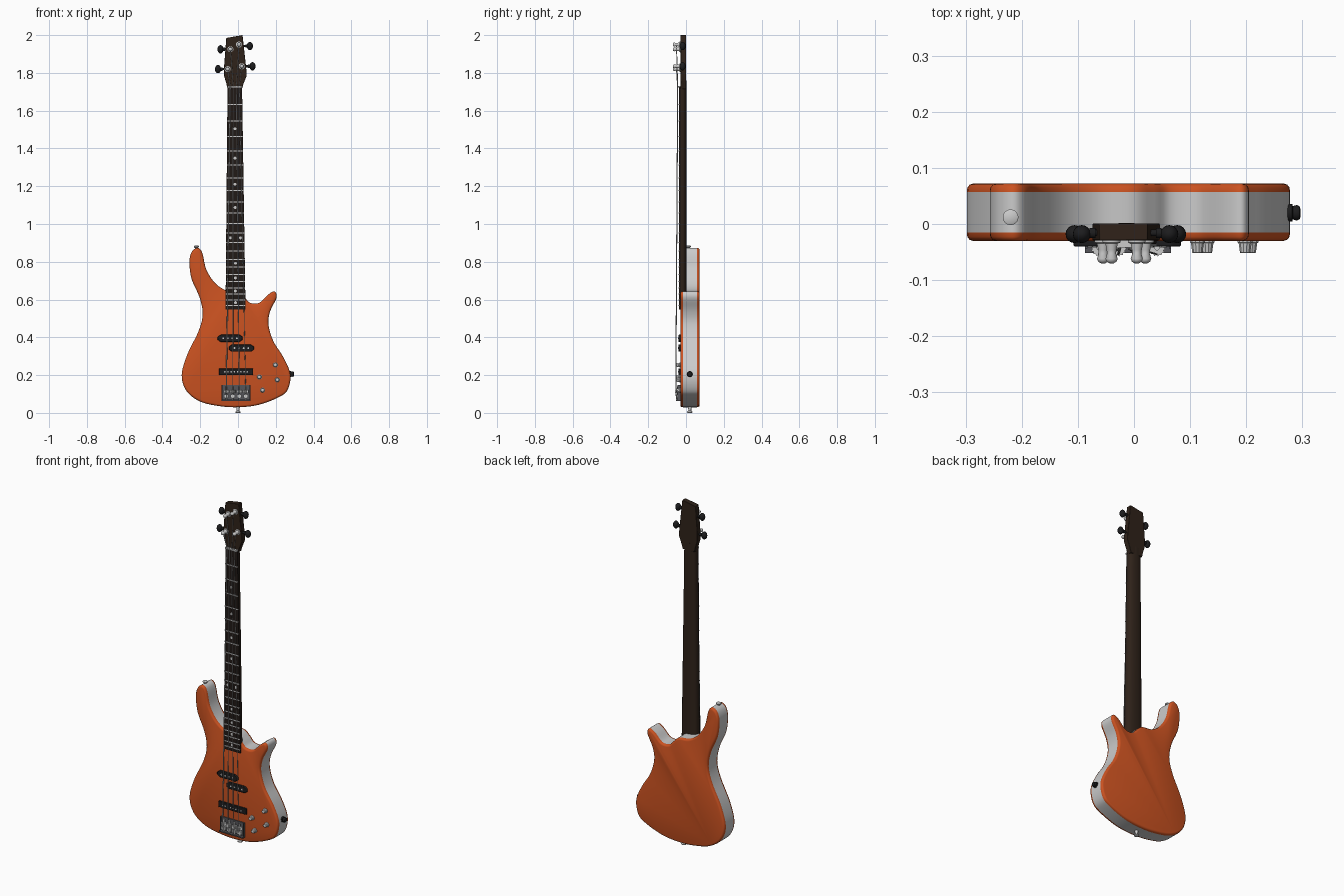
import bpy, bmesh, math
from mathutils import Vector, Matrix

if "Cube" in bpy.data.objects:
    bpy.data.objects.remove(bpy.data.objects["Cube"])


def mat(name, r, g, b):
    m = bpy.data.materials.new(name)
    m.diffuse_color = (r, g, b, 1)
    m.use_nodes = True
    m.node_tree.nodes["Principled BSDF"].inputs["Base Color"].default_value = m.diffuse_color
    return m


ORANGE = mat("orange_paint", 0.60, 0.085, 0.015)
BROWN = mat("dark_wood", 0.028, 0.016, 0.010)
BOARD = mat("board_wood", 0.015, 0.010, 0.008)
BLACK = mat("black_plastic", 0.012, 0.012, 0.013)
STEEL = mat("dark_steel", 0.09, 0.09, 0.10)


def finish(name, bm, material=None, angle=40, bevel=0):
    bmesh.ops.recalc_face_normals(bm, faces=bm.faces)
    me = bpy.data.meshes.new(name)
    bm.to_mesh(me)
    bm.free()
    ob = bpy.data.objects.new(name, me)
    bpy.context.collection.objects.link(ob)
    if material:
        me.materials.append(material)
    if bevel:
        mod = ob.modifiers.new("bevel", "BEVEL")
        mod.width, mod.segments, mod.limit_method = bevel, 2, "ANGLE"
    bpy.ops.object.select_all(action="DESELECT")
    ob.select_set(True)
    bpy.context.view_layer.objects.active = ob
    bpy.ops.object.shade_smooth_by_angle(angle=math.radians(angle))
    return ob


def loft(bm, rings, caps=(True, True)):
    vs = [[bm.verts.new(p) for p in ring] for ring in rings]
    n = len(vs[0])
    for a, b in zip(vs, vs[1:]):
        for i in range(n):
            bm.faces.new((a[i], a[(i + 1) % n], b[(i + 1) % n], b[i]))
    if caps[0]:
        bm.faces.new(vs[0])
    if caps[1]:
        bm.faces.new(vs[-1])


def prism(bm, pts, y0, y1):
    loft(bm, [[(x, y, z) for x, z in pts] for y in (y0, y1)])


def box(bm, x0, x1, y0, y1, z0, z1):
    prism(bm, [(x0, z0), (x1, z0), (x1, z1), (x0, z1)], y0, y1)


def turned(bm, base, axis, profile, seg=20, flute=0):
    # profile: (distance along axis, radius)
    axis = Vector(axis).normalized()
    u = axis.orthogonal().normalized()
    v = axis.cross(u)
    rings = []
    for d, r in profile:
        ring = []
        for i in range(seg):
            a = 2 * math.pi * i / seg
            k = r * (1 - flute * (i % 2))
            ring.append(Vector(base) + axis * d + u * k * math.cos(a) + v * k * math.sin(a))
        rings.append(ring)
    loft(bm, rings)


def rod(bm, p0, p1, r, seg=12):
    d = Vector(p1) - Vector(p0)
    turned(bm, p0, d, [(0, r), (d.length, r)], seg)


# Body outline, counterclockwise from the upper horn tip
KEY = [(-.222, .872), (-.246, .85), (-.257, .80), (-.246, .71), (-.203, .61), (-.187, .52),
       (-.21, .43), (-.268, .31), (-.298, .20), (-.272, .115), (-.20, .06), (-.10, .036),
       (0, .030), (.11, .043), (.22, .085), (.264, .125), (.277, .205), (.24, .295),
       (.187, .38), (.161, .47), (.171, .54), (.204, .61), (.193, .643), (.158, .625),
       (.113, .583), (.065, .582), (.036, .61), (.0, .64), (-.066, .650), (-.124, .69),
       (-.168, .76), (-.187, .84), (-.202, .868)]


def smooth_loop(key, steps=5):
    out, n = [], len(key)
    for i in range(n):
        p0, p1, p2, p3 = [Vector(key[(i + k) % n]) for k in (-1, 0, 1, 2)]
        for s in range(steps):
            t = s / steps
            out.append(0.5 * (2 * p1 + (p2 - p0) * t + (2 * p0 - 5 * p1 + 4 * p2 - p3) * t * t
                              + (3 * p1 - p0 - 3 * p2 + p3) * t ** 3))
    return out


OUTLINE = smooth_loop(KEY)


def body_ring(y, inset):
    n, ring = len(OUTLINE), []
    for i, p in enumerate(OUTLINE):
        t = (OUTLINE[(i + 1) % n] - OUTLINE[i - 1]).normalized()
        ring.append((p.x - t.y * inset, y, p.y + t.x * inset))
    return ring


def slab(name, levels, caps, material):
    bm = bmesh.new()
    loft(bm, [body_ring(y, i) for y, i in levels], caps)
    finish(name, bm, material, 50)


slab("body_front", [(-.030, .011), (-.028, .005), (-.023, .001), (-.015, 0)], (True, False), ORANGE)
slab("body_side", [(-.015, 0), (.057, 0)], (False, False), None)
slab("body_back", [(.057, 0), (.065, .001), (.070, .005), (.072, .011)], (False, True), ORANGE)

# Neck and fingerboard
NUT, LOW, SADDLE = 1.725, .548, .08


def neck_at(z):
    t = (z - LOW) / (NUT - LOW)
    return -.013 - .004 * t, .053 - .0145 * t


bm = bmesh.new()
rings = []
for z in (LOW, NUT, 1.76):
    c, w = neck_at(z)
    rings.append([(c - w * math.cos(math.pi * i / 12), -.026 + .028 * math.sin(math.pi * i / 12) ** .6, z)
                  for i in range(13)])
loft(bm, rings)
finish("neck", bm, BROWN, 50)

bm = bmesh.new()
c0, w0 = neck_at(LOW)
c1, w1 = neck_at(NUT)
prism(bm, [(c0 - w0, LOW), (c0 + w0, LOW), (c1 + w1, NUT), (c1 - w1, NUT)], -.036, -.026)
finish("fingerboard", bm, BOARD)

# Frets, nut and position dots
fret_z = [SADDLE + (NUT - SADDLE) * 2 ** (-i / 12) for i in range(22)]
bm = bmesh.new()
for z in fret_z[1:]:
    c, w = neck_at(z)
    box(bm, c - w, c + w, -.039, -.035, z - .0025, z + .0025)
finish("frets", bm)
bm = bmesh.new()
box(bm, c1 - w1, c1 + w1, -.042, -.026, NUT - .003, NUT + .006)
finish("nut", bm)
bm = bmesh.new()
for f in (3, 5, 7, 9, 12, 15, 17, 19, 21):
    z = (fret_z[f] + fret_z[f - 1]) / 2
    for dx in ((-.027, .027) if f == 12 else (0,)):
        x = neck_at(z)[0] + dx
        rod(bm, (x, -.035, z), (x, -.037, z), .008)
finish("position_dots", bm)

# Headstock
bm = bmesh.new()
prism(bm, [(-.055, 1.715), (.021, 1.715), (.030, 1.745), (.046, 1.785), (.043, 1.83), (.024, 2.0),
           (-.062, 1.985), (-.074, 1.83), (-.074, 1.785), (-.062, 1.745)], -.029, .001)
finish("headstock", bm, BROWN, 30, .002)

# Tuners: post, washer, shaft and key
POSTS = [(-.055, 1.82, -1), (-.040, 1.925, -1), (.005, 1.95, 1), (.020, 1.835, 1)]
KEYS = [(-.106, 1.82), (-.093, 1.925), (.063, 1.942), (.077, 1.835)]
bm = bmesh.new()
for x, z, s in POSTS:
    turned(bm, (x, -.028, z), (0, -1, 0), [(0, .016), (.005, .016), (.007, .011), (.018, .009), (.024, .008),
                                          (.034, .011), (.039, .009), (.042, .004)])
finish("tuner_posts", bm)
bm = bmesh.new()
for (x, z, s), (kx, kz) in zip(POSTS, KEYS):
    rod(bm, (x, -.016, kz), (kx, -.016, kz), .006)
    turned(bm, (kx - s * .024, -.016, kz), (s, 0, 0), [(0, .009), (.010, .009), (.011, .005)])
    bmesh.ops.create_uvsphere(bm, u_segments=16, v_segments=10, radius=1,
                              matrix=Matrix.Translation((kx, -.018, kz)) @ Matrix.Diagonal((.016, .016, .022, 1)))
finish("tuner_keys", bm, BLACK)

# Pickups: two staggered halves and one bar
bm = bmesh.new()
poles = bmesh.new()
for cx, cz in ((-.042, .395), (.018, .343)):
    prism(bm, [(cx + a, cz + b) for a, b in ((-.066, -.008), (-.050, -.019), (.050, -.019), (.066, -.008),
                                            (.066, .008), (.050, .019), (-.050, .019), (-.066, .008))], -.040, -.025)
    for i in range(4):
        x = cx - .036 + .024 * i
        rod(poles, (x, -.038, cz), (x, -.042, cz), .005, 10)
box(bm, -.100, .080, -.040, -.025, .200, .235)
for i in range(8):
    x = -.070 + .017 * i
    rod(poles, (x, -.038, .2175), (x, -.042, .2175), .004, 10)
finish("pickups", bm, BLACK, 30, .003)
finish("pickup_poles", poles)

# Bridge plate with a rear lip, saddle blocks and knurled barrels
BRIDGE_X = [-.062, -.028, .007, .041]
bm = bmesh.new()
box(bm, -.087, .066, -.035, -.025, .063, .148)
box(bm, -.087, .066, -.052, -.030, .063, .070)
for x in (-.087, .062):
    box(bm, x, x + .004, -.044, -.030, .063, .148)
finish("bridge_plate", bm, STEEL)
bm = bmesh.new()
for x in BRIDGE_X:
    turned(bm, (x, -.043, .104), (0, 0, 1), [(0, .015), (.018, .015)], 28, .18)
    box(bm, x - .012, x + .012, -.050, -.034, .078, .098)
    rod(bm, (x, -.042, .068), (x, -.042, .140), .005)
finish("saddles", bm)

# Strings
bm = bmesh.new()
for i, (bx, (px, pz, s)) in enumerate(zip(BRIDGE_X, POSTS)):
    r = .0028 - .0004 * i
    nut = (c1 - .024 + .016 * i, -.044, NUT + .002)
    rod(bm, (bx, -.048, .068), (bx, -.054, .105), r, 8)
    rod(bm, (bx, -.054, .105), nut, r, 8)
    rod(bm, nut, (px, -.050, pz), r, 8)
finish("strings", bm)

# Control knobs
bm = bmesh.new()
for x, z in ((.113, .19), (.198, .254), (.208, .175), (.130, .12)):
    turned(bm, (x, -.029, z), (0, -1, 0), [(0, .014), (.004, .014), (.005, .012), (.022, .0095), (.023, .008)], 24, .06)
finish("control_knobs", bm)

# Output jack and strap buttons
bm = bmesh.new()
turned(bm, (.270, .020, .205), (1, 0, 0), [(0, .016), (.012, .016), (.013, .012), (.020, .014), (.025, .012), (.027, .006)])
finish("output_jack", bm, BLACK)
bm = bmesh.new()
STRAP = [(0, .010), (.010, .008), (.018, .008), (.024, .014), (.028, .014), (.030, .011)]
turned(bm, (-.220, .012, .855), (0, 0, 1), STRAP)
turned(bm, (0, .020, .030), (0, 0, -1), STRAP)
finish("strap_buttons", bm)
